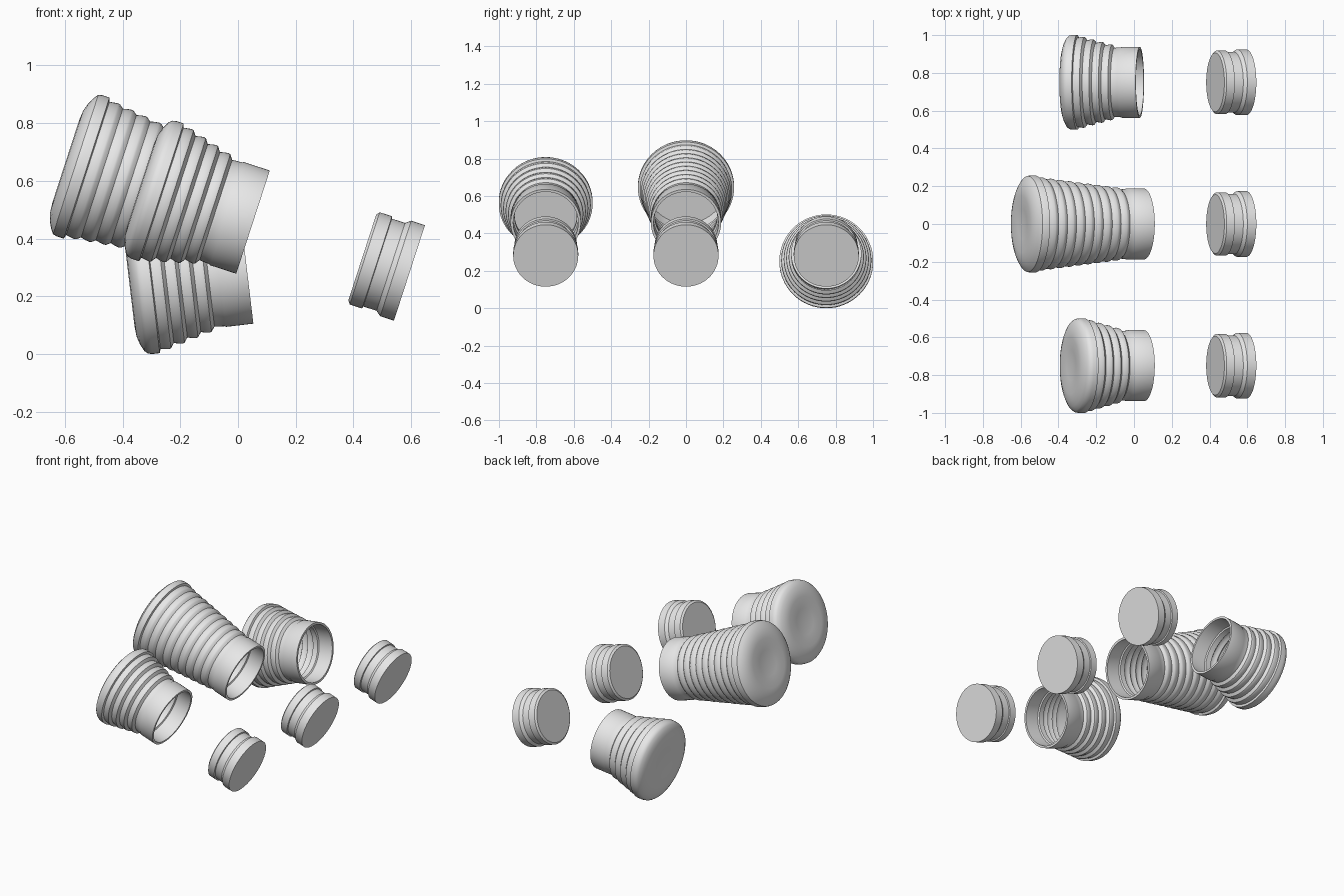
import bpy, bmesh, math
from mathutils import Matrix

cube = bpy.data.objects.get("Cube")
if cube:
    bpy.data.objects.remove(cube, do_unlink=True)

GREY = (0.8, 0.8, 0.8, 1)
mat = bpy.data.materials.new("light grey")
mat.use_nodes = True
mat.diffuse_color = GREY
mat.node_tree.nodes["Principled BSDF"].inputs["Base Color"].default_value = GREY


def lathe(name, profile, place, segments=64):
    """Spin (radius, height) points round local z; radius 0 makes a pole."""
    bm = bmesh.new()
    rings = []
    for r, h in profile:
        if r == 0:
            rings.append([bm.verts.new((0, 0, h))] * segments)
        else:
            rings.append([bm.verts.new((r * math.cos(a), r * math.sin(a), h))
                          for a in (i * math.tau / segments for i in range(segments))])
    for low, high in zip(rings, rings[1:]):
        for i in range(segments):
            j = (i + 1) % segments
            bm.faces.new(dict.fromkeys((low[i], low[j], high[j], high[i])))
    bmesh.ops.recalc_face_normals(bm, faces=bm.faces)
    mesh = bpy.data.meshes.new(name)
    bm.to_mesh(mesh)
    bm.free()
    mesh.materials.append(mat)
    ob = bpy.data.objects.new(name, mesh)
    bpy.context.collection.objects.link(ob)
    ob.matrix_world = place
    bpy.ops.object.select_all(action='DESELECT')
    ob.select_set(True)
    bpy.context.view_layer.objects.active = ob
    bpy.ops.object.shade_smooth_by_angle(angle=math.radians(32))
    return ob


def cup_profile(shoulder, ridges, rim):
    """Closed base, rounded rim, ridged cone, plain collar, then the inside."""
    neck, r_neck, r_body = -0.135, 0.184, rim - 0.014
    step = (neck - shoulder) / ridges
    base = shoulder - 0.08
    outer = [(0, base + 0.014), (0.08, base + 0.006), (0.15, base),
             (0.185, base + 0.003), (0.215, base + 0.012), (0.238, base + 0.024),
             (rim - 0.003, base + 0.036), (rim, base + 0.05),
             (rim, shoulder - 0.004), (r_body, shoulder)]
    body = []
    for i in range(ridges):
        h = shoulder + i * step
        r = r_body + (r_neck - r_body) * i / ridges
        body += [(r + 0.002, h + step * 0.3), (r + 0.004, h + step * 0.6),
                 (r + 0.002, h + step * 0.75),
                 (r + (r_neck - r_body) / ridges - 0.002, h + step)]
    collar = [(r_neck, neck + 0.01), (r_neck + 0.001, -0.1),
              (r_neck + 0.004, -0.095), (0.188, 0)]
    # inside wall: collar socket, seat, then the ridges again
    socket = [(0.174, 0), (0.174, -0.095), (0.166, -0.1), (0.166, neck)]
    inner = [(r - 0.014, h) for r, h in reversed(body)]
    floor = [(r_body - 0.014, shoulder), (0.215, base + 0.03), (0, base + 0.03)]
    return outer + body + collar + socket + inner + floor


def placed(x, y, z, degrees):
    return Matrix.Translation((x, y, z)) @ Matrix.Rotation(math.radians(degrees), 4, 'Y')


# Cups, lying with the mouth towards +x
short = cup_profile(-0.33, 4, 0.251)
tall = cup_profile(-0.602, 9, 0.257)
lathe("front_short_cup", short, placed(0.052, -0.75, 0.457, 108))
lathe("middle_tall_cup", tall, placed(0.052, 0, 0.457, 108))
lathe("back_short_cup", short, placed(0.031, 0.75, 0.292, 83.2))

# Stoppers: chamfered plug, groove, outer flange
stopper = [(0, -0.172), (0.156, -0.172), (0.168, -0.163), (0.168, -0.118),
           (0.16, -0.116), (0.16, -0.068), (0.174, -0.05), (0.174, 0), (0, 0)]
for label, y in (("front", -0.75), ("middle", 0), ("back", 0.75)):
    lathe(label + "_stopper", stopper, placed(0.594, y, 0.281, 108))
